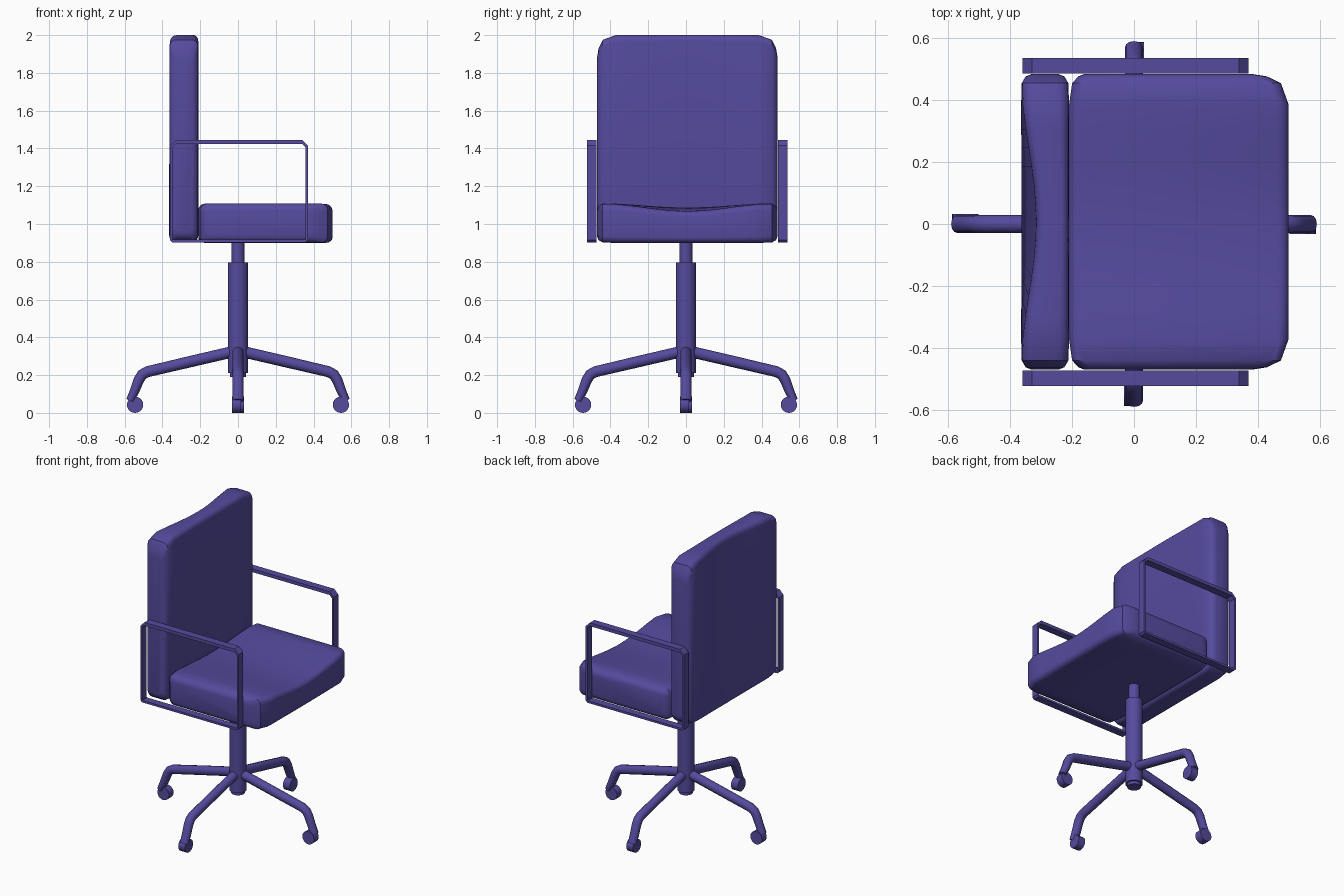
import bpy, bmesh
from math import sin, cos, pi, radians
from mathutils import Vector, Matrix

if "Cube" in bpy.data.objects:
    bpy.data.objects.remove(bpy.data.objects["Cube"])

CY = 0.007  # the upholstery sits very slightly off centre in y

mat = bpy.data.materials.new("violet")
mat.diffuse_color = (0.09, 0.07, 0.34, 1)
mat.use_nodes = True
mat.node_tree.nodes["Principled BSDF"].inputs["Base Color"].default_value = mat.diffuse_color


def loft(name, rings, closed=False, matrix=None, angle=35):
    """Skin a list of equal-length point rings; cap the ends unless closed."""
    bm = bmesh.new()
    vs = [[bm.verts.new(p) for p in r] for r in rings]
    n = len(vs[0])
    pairs = list(zip(vs, vs[1:])) + ([(vs[-1], vs[0])] if closed else [])
    for a, b in pairs:
        for i in range(n):
            j = (i + 1) % n
            bm.faces.new((a[i], a[j], b[j], b[i]))
    if not closed:
        bm.faces.new(vs[0])
        bm.faces.new(vs[-1])
    if matrix:
        bm.transform(matrix)
    bmesh.ops.recalc_face_normals(bm, faces=bm.faces)
    me = bpy.data.meshes.new(name)
    bm.to_mesh(me)
    bm.free()
    me.materials.append(mat)
    ob = bpy.data.objects.new(name, me)
    bpy.context.collection.objects.link(ob)
    bpy.context.view_layer.objects.active = ob
    ob.select_set(True)
    bpy.ops.object.shade_smooth_by_angle(angle=radians(angle))
    ob.select_set(False)
    return ob


def cushion(name, length, thick, dip_near, dip_far, place):
    """Padded slab lofted across y, hollowed along its middle on one side."""
    half = 0.478
    # distance from side, thickness inset, cut at far end, cut at near end
    side = [(0, .035, .12, .05), (.008, .015, .07, .03), (.03, .002, .025, .01),
            (.1, 0, 0, 0)]
    mid = [(half - half * k / 6 * .75, 0, 0, 0) for k in (5, 4, 3, 2, 1, 0)]
    profile = side + mid
    slices = [(d - half, *c) for d, *c in profile]
    slices += [(half - d, *c) for d, *c in reversed(profile[:-1])]
    rings = []
    for y, inset, far, near in slices:
        u0, u1, t0, t1, r = near, length - far, inset, thick - inset, .035
        ring = []
        for q, (cu, ct) in enumerate([(u1 - r, t1 - r), (u0 + r, t1 - r),
                                      (u0 + r, t0 + r), (u1 - r, t0 + r)]):
            for k in range(5):
                a = (q + k / 4) * pi / 2
                u, t = cu + r * cos(a), ct + r * sin(a)
                dip = dip_near + (dip_far - dip_near) * u / length
                t -= dip * cos(pi * y / .956) ** 2 * t / thick
                ring.append(place(u, y + CY, t))
        rings.append(ring)
    return loft(name, rings)


def turned(name, profile, n=24, matrix=None):
    """Solid of revolution about z from (radius, z) pairs."""
    return loft(name, [[(r * cos(2 * pi * i / n), r * sin(2 * pi * i / n), z)
                        for i in range(n)] for r, z in profile], matrix=matrix)


# Upholstery
cushion("seat", .71, .21, .022, .042, lambda u, y, t: (-.21 + u, y, .9 + t))
cushion("backrest", 1.095, .155, 0, .05, lambda u, y, t: (-.21 - t, y, .905 + u))


# Armrest frames: flat-bar loops with chamfered corners
def frame_loop(x0, x1, z0, z1, c, b):
    return [(x0 + b, z0), (x1 - b, z0), (x1, z0 + b), (x1, z1 - c),
            (x1 - c, z1), (x0 + c, z1), (x0, z1 - c), (x0, z0 + b)]


outer = frame_loop(-.36, .37, .903, 1.445, .03, .012)
inner = frame_loop(-.348, .358, .917, 1.423, .018, .004)
for label, s in (("left", 1), ("right", -1)):
    y0, y1 = CY + s * .48, CY + s * .53
    loft(label + "_armrest",
         [[(a, y0, b), (a, y1, b), (c, y1, d), (c, y0, d)]
          for (a, b), (c, d) in zip(outer, inner)], closed=True, angle=20)

# Gas lift column
turned("piston", [(.034, .75), (.034, .91)])
turned("column", [(.042, .19), (.042, .21), (.053, .21), (.053, .795)])

# Four legs with bent ends, each carrying one castor wheel
path = [(.0, .33, .03), (.25, .272, .03), (.48, .218, .029), (.507, .203, .029),
        (.525, .175, .028), (.548, .115, .025), (.572, .065, .021)]
pts = [Vector((x, 0, z)) for x, z, r in path]
for i in range(4):
    turn = Matrix.Rotation(i * pi / 2, 4, 'Z')
    rings = []
    for k, p in enumerate(pts):
        t = (pts[min(k + 1, len(pts) - 1)] - pts[max(k - 1, 0)]).normalized()
        up = Vector((-t.z, 0, t.x))
        r = path[k][2]
        rings.append([p + up * r * cos(a * pi / 6) + Vector((0, .029 * sin(a * pi / 6), 0))
                      for a in range(12)])
    loft(f"leg_{i + 1}", rings, matrix=turn, angle=50)
    place = turn @ Matrix.Translation((.545, -.008, .043)) @ Matrix.Rotation(pi / 2, 4, 'X')
    turned(f"castor_{i + 1}", [(.043, -.025), (.043, .025)], 20, place)
